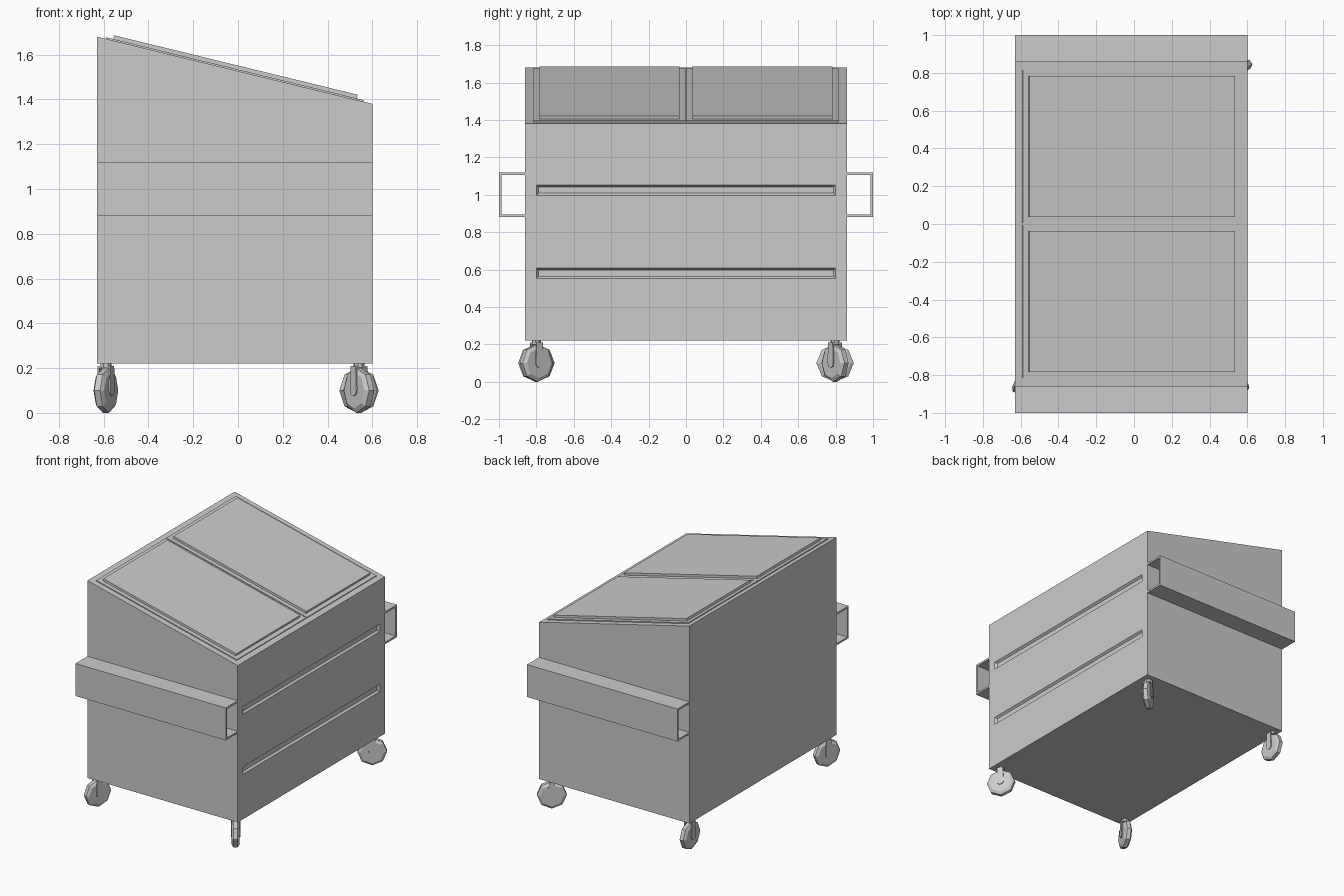
import bpy, bmesh
from math import sin, cos, pi, atan2, radians
from mathutils import Matrix, Vector

if "Cube" in bpy.data.objects:
    bpy.data.objects.remove(bpy.data.objects["Cube"])


def make(name, rings, matrix=Matrix()):
    """Loft closed rings of equal length into a capped flat-shaded solid."""
    bm = bmesh.new()
    vs = [[bm.verts.new(matrix @ Vector(p)) for p in ring] for ring in rings]
    n = len(rings[0])
    for a, b in zip(vs, vs[1:]):
        for i in range(n):
            j = (i + 1) % n
            bm.faces.new((a[i], a[j], b[j], b[i]))
    bm.faces.new(vs[0][::-1])
    bm.faces.new(vs[-1])
    bmesh.ops.recalc_face_normals(bm, faces=bm.faces)
    me = bpy.data.meshes.new(name)
    bm.to_mesh(me)
    bm.free()
    ob = bpy.data.objects.new(name, me)
    bpy.context.collection.objects.link(ob)
    return ob


def rect(a0, a1, b0, b1):
    return [(a0, b0), (a1, b0), (a1, b1), (a0, b1)]


X0, X1, Y, Z0, ZB, ZF = -0.63, 0.60, 0.86, 0.22, 1.68, 1.38

# Bin body: wedge-topped side profile extruded across y
side = [(X0, Z0), (X1, Z0), (X1, ZF), (X0, ZB)]
body = make("bin_body", [[(x, y, z) for x, z in side] for y in (-Y, Y)])

# Pressed grooves on the low side, cut with tapered bars
for z in (0.58, 1.025):
    rings = []
    for x, grow in ((0.585, -0.011), (0.615, 0.011)):
        h, w = 0.028 + grow, 0.8 + grow
        rings.append([(x, a, b) for a, b in rect(-w, w, z - h, z + h)])
    cutter = make("groove_cutter", rings)
    cutter.hide_render = True
    mod = body.modifiers.new("groove", 'BOOLEAN')
    mod.operation, mod.solver, mod.object = 'DIFFERENCE', 'EXACT', cutter
    bpy.context.view_layer.objects.active = body
    bpy.ops.object.modifier_apply(modifier=mod.name)
    bpy.data.objects.remove(cutter)

# Sloped lids: thin flange with a raised centre panel, in the slope's frame
tilt = atan2(ZB - ZF, X1 - X0)
slope = Matrix.Translation((X0, 0, ZB)) @ Matrix.Rotation(tilt, 4, 'Y')
k = 1 / cos(tilt)
for s, label in ((-1, "front"), (1, "back")):
    rings = []
    for inset, z in ((0, -0.004), (0, 0.007), (0.032, 0.007), (0.032, 0.024)):
        r = rect(0.04 * k + inset, 1.19 * k - inset,
                 s * (0.004 + inset), s * (0.816 - inset))
        rings.append([(a, b, z) for a, b in r])
    make(label + "_lid", rings, slope)

# Lifting fork pockets: open-ended channels against both sides
for s, label in ((-1, "front"), (1, "back")):
    t = 0.014
    channel = [(0.86, 0.88), (1.0, 0.88), (1.0, 1.12), (0.86, 1.12),
               (0.86, 1.12 - t), (1.0 - t, 1.12 - t), (1.0 - t, 0.88 + t), (0.86, 0.88 + t)]
    make(label + "_fork_pocket", [[(x, s * y, z) for y, z in channel] for x in (X0, X1)])


def polygon(r, y, z, n=8):
    return [(r * sin(2 * pi * i / n), y, z - r * cos(2 * pi * i / n)) for i in range(n)]


# Casters, each swivelled to its own angle
casters = {"front_right": (0.54, -0.80, -55), "back_right": (0.54, 0.797, 38),
           "front_left": (-0.59, -0.80, 67), "back_left": (-0.59, 0.797, 90)}
for label, (x, y, ang) in casters.items():
    m = Matrix.Translation((x, y, 0)) @ Matrix.Rotation(radians(ang), 4, 'Z')
    make(label + "_wheel", [polygon(r, d, 0.1) for r, d in
                            ((0.08, -0.026), (0.1, -0.014), (0.1, 0.014), (0.08, 0.026))], m)
    # Fork legs with rounded lower ends
    leg = [(-0.02, 0.205), (-0.025, 0.1), (-0.018, 0.082), (0, 0.075),
           (0.018, 0.082), (0.025, 0.1), (0.02, 0.205)]
    for s in (-1, 1):
        make(label + "_fork_leg", [[(a, s * d, b) for a, b in leg] for d in (0.025, 0.032)], m)
    # Fork crown and swivel stem
    make(label + "_fork_crown", [[(a, b, z) for a, b in rect(-0.02, 0.02, -0.032, 0.032)]
                                 for z in (0.2, 0.21)], m)
    make(label + "_swivel_stem", [[(0.025 * cos(i * pi / 4), 0.025 * sin(i * pi / 4), z)
                                   for i in range(8)] for z in (0.205, 0.225)], m)
